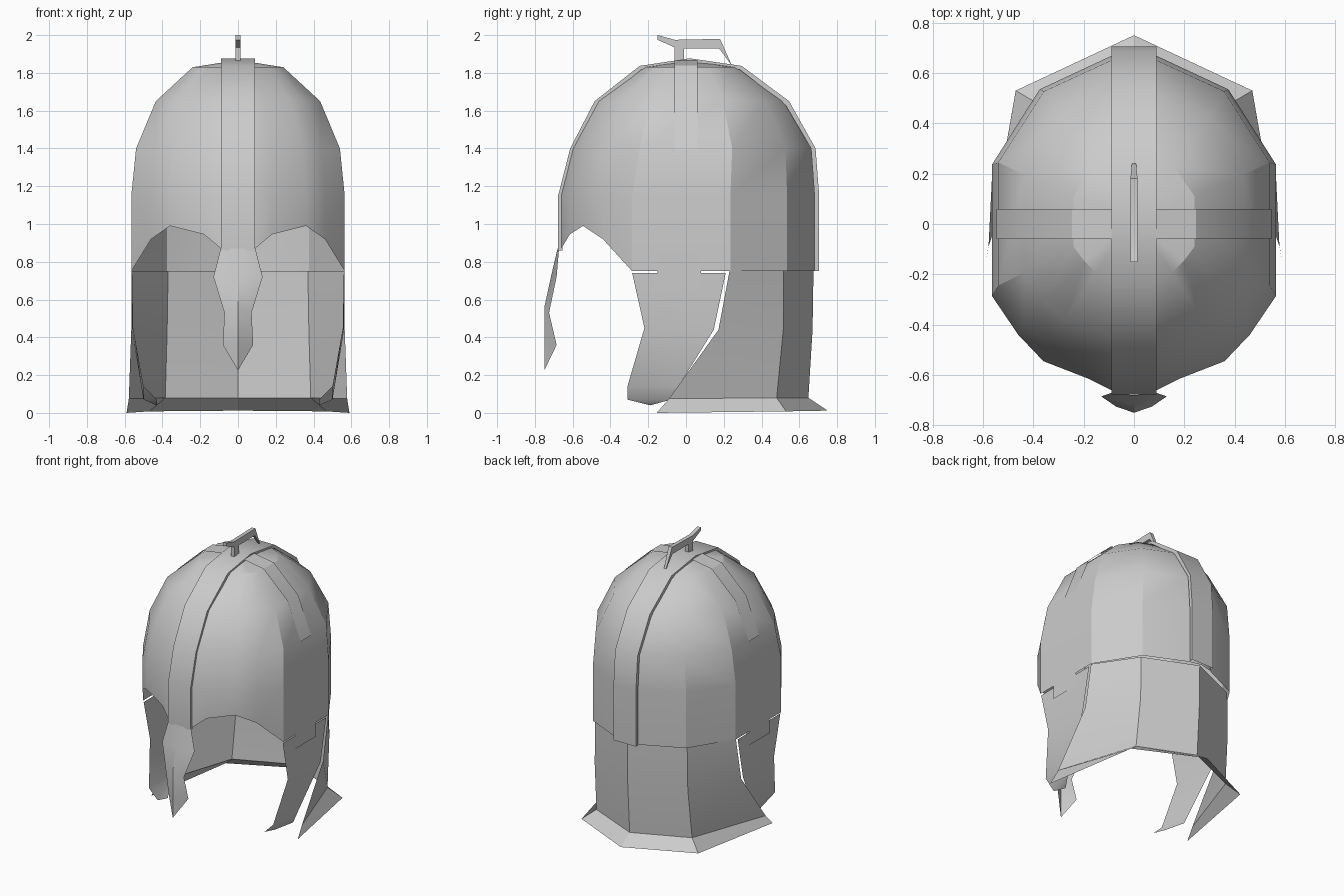
import bpy, bmesh
from math import radians

if "Cube" in bpy.data.objects:
    bpy.data.objects.remove(bpy.data.objects["Cube"])


def finish(name, verts, faces, mirror=True, weld_x=False, smooth=True):
    me = bpy.data.meshes.new(name)
    me.from_pydata(verts, [], faces)
    bm = bmesh.new()
    bm.from_mesh(me)
    bmesh.ops.remove_doubles(bm, verts=bm.verts, dist=0.0005)
    bmesh.ops.recalc_face_normals(bm, faces=bm.faces)
    bm.to_mesh(me)
    bm.free()
    ob = bpy.data.objects.new(name, me)
    bpy.context.collection.objects.link(ob)
    bpy.ops.object.select_all(action='DESELECT')
    bpy.context.view_layer.objects.active = ob
    ob.select_set(True)
    if mirror:
        ob.modifiers.new("mirror", 'MIRROR').merge_threshold = 0.0005
        bpy.ops.object.modifier_apply(modifier="mirror")
    # make the shell face outwards
    bm = bmesh.new()
    bm.from_mesh(me)
    out = sum(f.normal.dot(f.calc_center_median() - V0) * f.calc_area() for f in bm.faces)
    if out < 0:
        bmesh.ops.reverse_faces(bm, faces=bm.faces)
    bm.to_mesh(me)
    bm.free()
    if smooth:
        bpy.ops.object.shade_smooth_by_angle(angle=radians(30))
    return ob


from mathutils import Vector
V0 = Vector((0, 0, 0.8))


def sheet(name, rows):
    """Right-half grid of points, skinned row to row and mirrored in x."""
    n = len(rows[0])
    verts = [p for r in rows for p in r]
    faces = [(i * n + j, i * n + j + 1, (i + 1) * n + j + 1, (i + 1) * n + j)
             for i in range(len(rows) - 1) for j in range(n - 1)]
    return finish(name, verts, faces)


# dome: half plan outline with the brow line as lower edge, then shrinking rings
plan = [(0, -.665), (.09, -.66), (.18, -.615), (.36, -.545), (.46, -.44),
        (.565, -.285), (.565, .235), (.375, .535), (.09, .668), (0, .69)]
brow = [.87, .87, .945, .99, .92, .75, .75, .75, .75, .75]
rings = [(1.15, 1, 1, .0125), (1.4, .955, .942, .035),
         (1.65, .77, .745, .03), (1.83, .425, .387, .025), (1.868, 0, 0, .02)]
rows = [[(x, y, z) for (x, y), z in zip(plan, brow)]]
for z, sx, sy, c in rings:
    rows.append([(x * sx, c + (y - .0125) * sy, z) for x, y in plan])
sheet("dome", rows)

# raised band from brow over the crown to the back
path = [(-.677, .86), (-.677, 1.15), (-.613, 1.4), (-.484, 1.65), (-.245, 1.837),
        (.02, 1.877), (.295, 1.837), (.546, 1.65), (.686, 1.4), (.705, 1.15), (.705, .75)]
sheet("crown_band", [[(0, y, z), (.09, y, z),
                      (.09, y * .965, z - (.02 if z > 1.5 else 0))] for y, z in path])

# short side bands
side = [(.085, 1.866), (.247, 1.839), (.442, 1.656), (.547, 1.39)]
sheet("side_band", [[(x, y, z) for y in (-.06, .06)] for x, z in side])

# nose guard with a central ridge
nose = [(-.68, .87, .092, -.672, .87), (-.715, .72, .13, -.685, .72),
        (-.75, .56, .072, -.725, .53), (-.75, .36, .08, -.685, .36),
        (-.75, .225, 0, -.75, .225)]
sheet("nose_guard", [[(0, yc, zc), (xe, ye, ze)] for yc, zc, xe, ye, ze in nose])

# cheek guards: front edge to rear edge, curling in at the bottom
sheet("cheek_guard", [
    [(.56, -.285, .74), (.563, .21, .74)],
    [(.555, -.22, .45), (.562, .147, .44)],
    [(.50, -.31, .14), (.512, -.04, .14)],
    [(.43, -.31, .07), (.50, -.08, .07)],
    [(.43, -.19, .04), (.50, -.08, .07)]])

# hinge plates joining cheek guards to dome
sheet("hinge_plate", [[(.568, -.15, z), (.568, .08, z)] for z in (.65, .85)])

# neck guard flaring out at the bottom
sheet("neck_guard", [
    [(.563, .23, .75), (.37, .515, .75), (0, .675, .75)],
    [(.565, .172, .44), (.375, .515, .44), (0, .67, .44)],
    [(.578, -.09, .075), (.385, .48, .08), (0, .648, .08)],
    [(.59, -.155, 0), (.47, .53, .008), (0, .75, .012)]])

# crest holder on top: side profile given width
prof = [(-.15, 2.0), (-.06, 1.975), (.18, 1.98), (.245, 1.835), (.175, 1.93),
        (-.01, 1.93), (-.01, 1.86), (-.06, 1.86), (-.06, 1.935), (-.15, 1.975)]
n = len(prof)
verts = [(s * (.008 if y > .2 else .014), y, z) for s in (-1, 1) for y, z in prof]
faces = [tuple(range(n)), tuple(range(n, 2 * n))]
faces += [(i, (i + 1) % n, n + (i + 1) % n, n + i) for i in range(n)]
finish("crest_holder", verts, faces, mirror=False)
